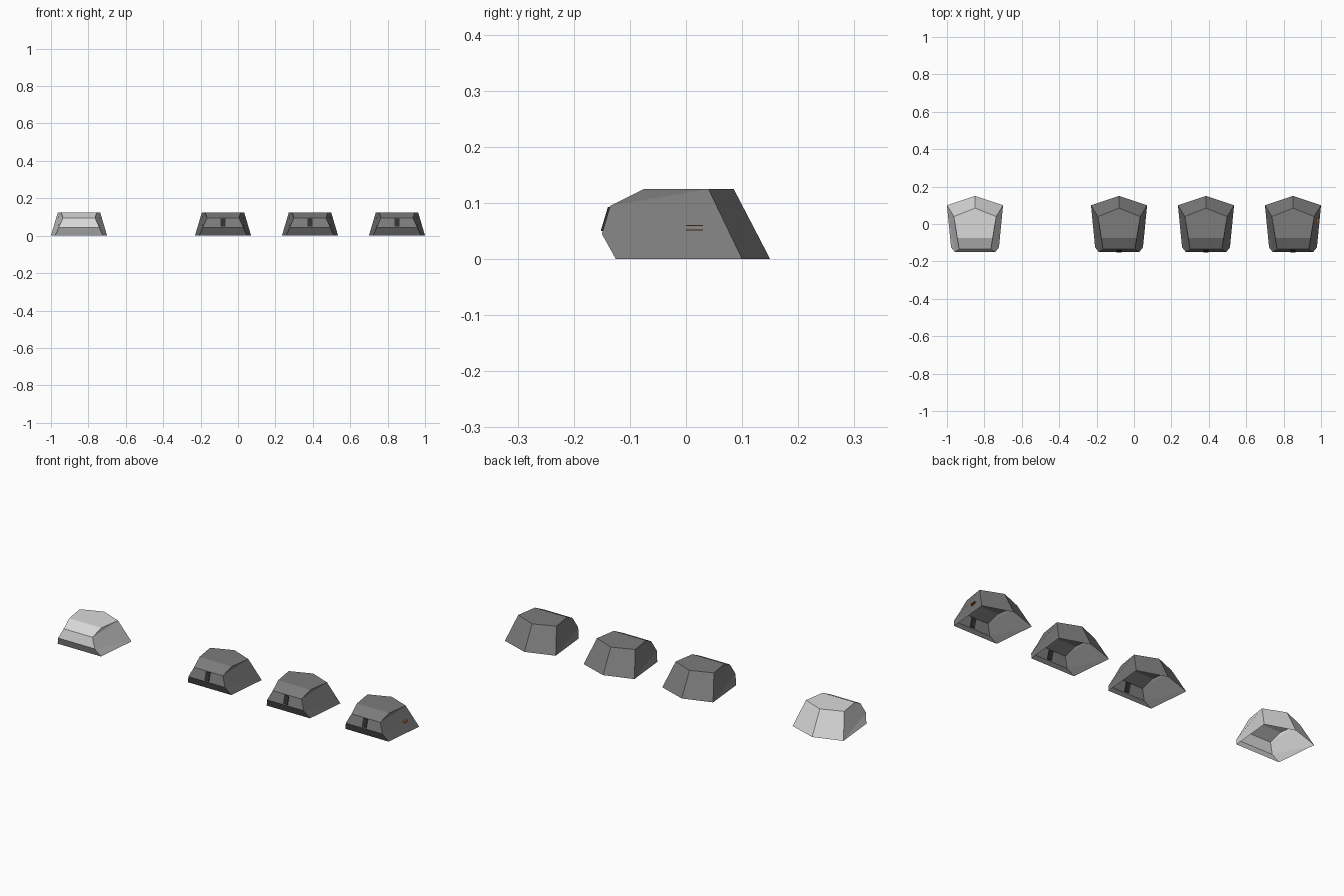
import bpy, bmesh
from mathutils import Vector

if "Cube" in bpy.data.objects:
    bpy.data.objects.remove(bpy.data.objects["Cube"])


def mat(name, c):
    m = bpy.data.materials.new(name)
    m.diffuse_color = (*c, 1)
    m.use_nodes = True
    m.node_tree.nodes["Principled BSDF"].inputs["Base Color"].default_value = m.diffuse_color
    return m


light = mat("light grey", (0.70, 0.70, 0.70))
dark = mat("dark grey", (0.2, 0.2, 0.2))
black = mat("black", (0.03, 0.03, 0.03))
orange = mat("orange", (0.8, 0.2, 0.03))

# Centreline stations around the shell: (half width, y, z)
BACK_CORNER = [(0.15, 0.10, 0), (0.113, 0.04, 0.125)]
FRONT = [(0.128, -0.125, 0), (0.108, -0.15, 0.045),
         (0.085, -0.135, 0.095), (0.095, -0.075, 0.125)]


def make_object(name, bm, material, x):
    me = bpy.data.meshes.new(name)
    bm.to_mesh(me)
    bm.free()
    me.materials.append(material)
    ob = bpy.data.objects.new(name, me)
    ob.location.x = x
    bpy.context.collection.objects.link(ob)
    return ob


# Open-bottomed faceted shell
def shell(name, x, material):
    bm = bmesh.new()
    side = {s: ([bm.verts.new((s * a, b, c)) for a, b, c in BACK_CORNER],
                [bm.verts.new((s * a, b, c)) for a, b, c in FRONT]) for s in (1, -1)}
    ridge = [bm.verts.new((0, 0.15, 0)), bm.verts.new((0, 0.085, 0.125))]
    for s in (1, -1):
        b, f = side[s]
        bm.faces.new([b[0], ridge[0], ridge[1], b[1]])      # back
        bm.faces.new([f[0], b[0], f[1]])                    # side fan
        bm.faces.new([f[1], b[0], b[1], f[2]])
        bm.faces.new([f[2], b[1], f[3]])
    (rb, rf), (lb, lf) = side[1], side[-1]
    for i in range(3):                                      # front bands
        bm.faces.new([lf[i], rf[i], rf[i + 1], lf[i + 1]])
    bm.faces.new([lf[3], rf[3], rb[1], ridge[1], lb[1]])    # top
    bmesh.ops.recalc_face_normals(bm, faces=bm.faces)
    return make_object(name, bm, material, x)


# Small plate: box between two corners, sheared in y by height
def plate(name, x, lo, hi, shear_x, shear_y, material):
    bm = bmesh.new()
    bmesh.ops.create_cube(bm, size=1)
    lo, hi = Vector(lo), Vector(hi)
    for v in bm.verts:
        v.co = (lo + hi) / 2 + Vector(a * b for a, b in zip(v.co, hi - lo))
        v.co.x += shear_x * (v.co.z - lo.z)
        v.co.y += shear_y * (v.co.z - lo.z)
    make_object(name, bm, material, x)


shell("light_shell", -0.85, light)
for n, x in enumerate((-0.08, 0.385, 0.85), 1):
    shell(f"dark_shell_{n}", x, dark)
    # Front mark, visible from outside and inside
    plate(f"front_mark_{n}", x, (-0.013, -0.152, 0.05), (0.013, -0.145, 0.093), 0, 0.3, black)

# Thin side stripes on the last shell
for n, z in enumerate((0.051, 0.059), 1):
    plate(f"side_stripe_{n}", 0.85, (0.126, 0.0, z), (0.1345, 0.03, z + 0.002), 0, 0, orange)
